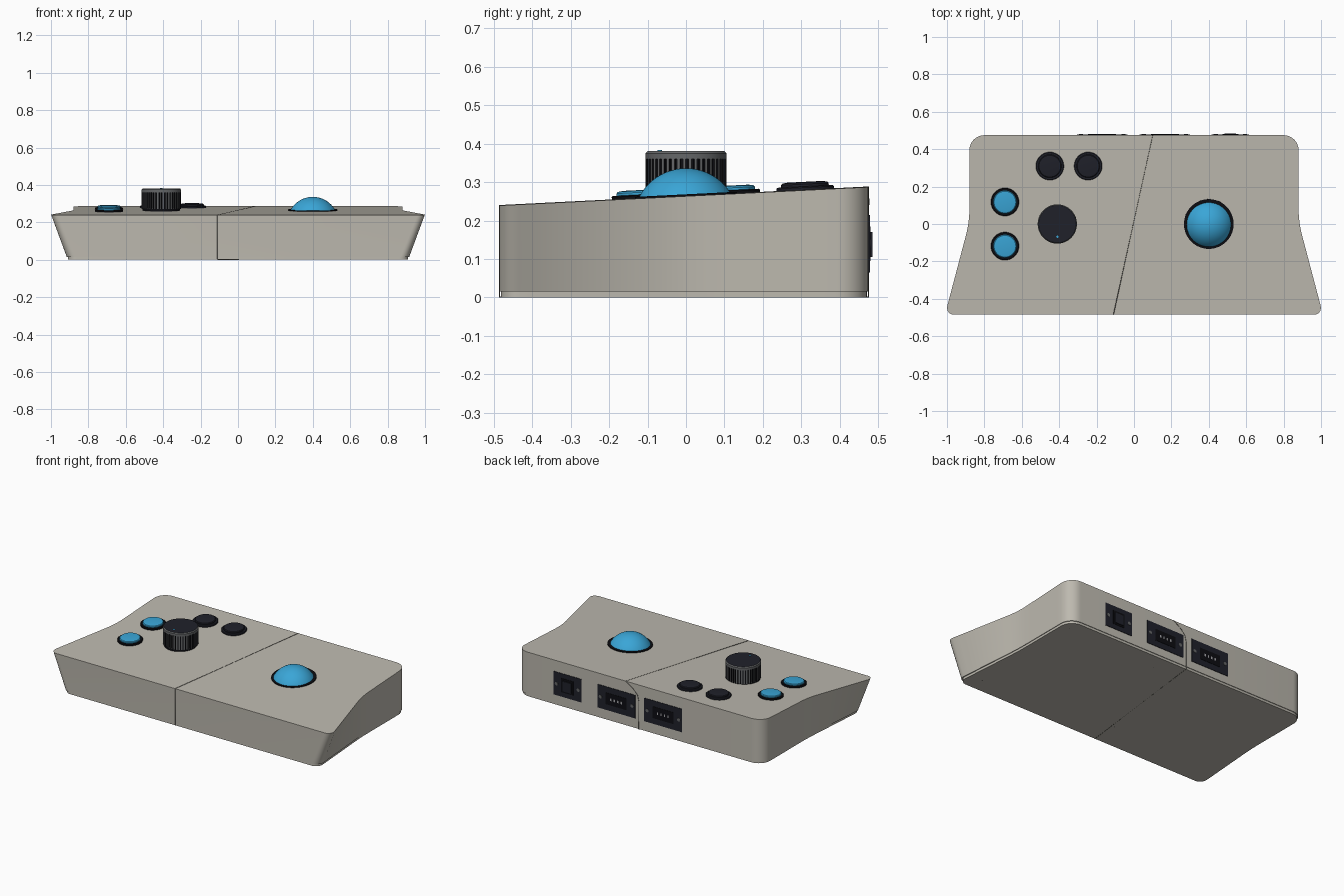
import bpy
import bmesh
from math import sin, cos, pi, atan, sqrt

if "Cube" in bpy.data.objects:
    bpy.data.objects.remove(bpy.data.objects["Cube"], do_unlink=True)

FRONT, BACK = -0.485, 0.475
SLOPE = 0.05
TILT = atan(SLOPE)


def top_z(y):
    return 0.239 + (y - FRONT) * SLOPE


def material(name, rgb):
    m = bpy.data.materials.new(name)
    m.use_nodes = True
    col = (*rgb, 1)
    m.diffuse_color = col
    bsdf = next(n for n in m.node_tree.nodes if n.type == "BSDF_PRINCIPLED")
    bsdf.inputs["Base Color"].default_value = col
    return m


SHELL = material("warm grey plastic", (0.51, 0.487, 0.43))
SEAM = material("seam grey", (0.13, 0.125, 0.11))
DARK = material("dark plastic", (0.014, 0.015, 0.023))
BLACK = material("black rubber", (0.004, 0.004, 0.006))
BLUE = material("bright blue", (0.042, 0.38, 0.68))
METAL = material("knob grey", (0.13, 0.135, 0.14))
PIN = material("pin grey", (0.4, 0.4, 0.42))


def finish(name, bm, mats, loc=(0, 0, 0), rot=(0, 0, 0), smooth=True):
    bmesh.ops.recalc_face_normals(bm, faces=bm.faces)
    me = bpy.data.meshes.new(name)
    bm.to_mesh(me)
    bm.free()
    ob = bpy.data.objects.new(name, me)
    bpy.context.collection.objects.link(ob)
    for m in mats:
        me.materials.append(m)
    ob.location, ob.rotation_euler = loc, rot
    if smooth:
        bpy.ops.object.select_all(action="DESELECT")
        ob.select_set(True)
        bpy.context.view_layer.objects.active = ob
        bpy.ops.object.shade_smooth_by_angle(angle=0.6)
    return ob


def loft(bm, loops, slots=None):
    """Skin stacked closed loops and cap both ends."""
    rings = [[bm.verts.new(p) for p in loop] for loop in loops]
    n = len(rings[0])
    for k, (a, b) in enumerate(zip(rings, rings[1:])):
        for i in range(n):
            j = (i + 1) % n
            f = bm.faces.new((a[i], a[j], b[j], b[i]))
            f.material_index = slots[k] if slots else 0
    bm.faces.new(rings[0][::-1])
    top = bm.faces.new(rings[-1])
    top.material_index = slots[-1] if slots else 0


def lathe(name, profile, mats, loc, rot=(0, 0, 0), seg=48, slots=None):
    bm = bmesh.new()
    loft(bm, [[(r * cos(2 * pi * i / seg), r * sin(2 * pi * i / seg), z)
               for i in range(seg)] for r, z in profile], slots)
    return finish(name, bm, mats, loc, rot)


def box(name, size, loc, mat):
    bm = bmesh.new()
    bmesh.ops.create_cube(bm, size=1)
    bmesh.ops.scale(bm, vec=size, verts=bm.verts)
    return finish(name, bm, [mat], loc, smooth=False)


# --- Casing: straight at the back, flaring out towards the front ---
def half_width(y, flare, inset):
    u, blend = 0.08 - y, 0.14
    grow = 0 if u < 0 else u * u / (2 * blend) if u < blend else u - blend / 2
    x = 0.88 + flare * grow - inset
    for d, r in ((y - FRONT - inset, 0.05), (BACK - inset - y, 0.08)):
        if d < r:
            x -= r - sqrt(max(0, r * r - (r - d) ** 2))
    return x


def outline(flare, inset=0.0):
    lo, hi = FRONT + inset, BACK - inset
    arc = [1 - cos(pi / 2 * i / 8) for i in range(8)]
    ys = [lo + 0.05 * a for a in arc]
    ys += [lo + 0.05 + (hi - lo - 0.13) * i / 24 for i in range(25)]
    ys += [hi - 0.08 * a for a in reversed(arc)]
    right = [(half_width(y, flare, inset), y) for y in ys]
    return right + [(-x, y) for x, y in reversed(right)]


bm = bmesh.new()
loft(bm, [[(x, y, 0.015) for x, y in outline(0.08)],
          [(x, y, top_z(y)) for x, y in outline(0.264)]])
finish("casing", bm, [SHELL])

bm = bmesh.new()
loft(bm, [[(x, y, z) for x, y in outline(0.075, 0.004)] for z in (0, 0.016)])
finish("base_plate", bm, [SHELL])

# --- Seam running round the casing between its two halves ---
path = [(-0.11, FRONT, 0.001), (-0.11, FRONT, top_z(FRONT)),
        (0.1, BACK, top_z(BACK)), (0.05, BACK, 0.255), (0.015, BACK, 0.22),
        (0.005, BACK, 0.18), (0.005, BACK, 0.001)]
curve = bpy.data.curves.new("seam", "CURVE")
curve.dimensions = "3D"
curve.bevel_depth = 0.0018
curve.bevel_resolution = 1
spline = curve.splines.new("POLY")
spline.points.add(len(path) - 1)
for p, co in zip(spline.points, path):
    p.co = (*co, 1)
spline.use_cyclic_u = True
curve.materials.append(SEAM)
bpy.context.collection.objects.link(bpy.data.objects.new("seam", curve))

# --- Push buttons ---
def button(name, x, y, cap):
    spot, rot = (x, y, top_z(y)), (TILT, 0, 0)
    lathe(name + "_ring", [(0.075, -0.01), (0.075, 0.007), (0.072, 0.01)],
          [BLACK if cap == BLUE else DARK], spot, rot)
    lathe(name + "_cap", [(0.062, 0), (0.062, 0.016), (0.058, 0.02), (0.045, 0.022)],
          [cap], spot, rot)


button("blue_button_rear", -0.69, 0.118, BLUE)
button("blue_button_front", -0.69, -0.118, BLUE)
button("dark_button_outer", -0.45, 0.31, DARK)
button("dark_button_inner", -0.245, 0.31, DARK)

# --- Trackball in its socket ring ---
BALL_X = 0.4
lathe("trackball_ring", [(0.133, -0.01), (0.133, 0.005), (0.124, 0.005)],
      [BLACK], (BALL_X, 0, top_z(0)), (TILT, 0, 0), 64)
bm = bmesh.new()
bmesh.ops.create_uvsphere(bm, u_segments=64, v_segments=32, radius=0.137)
finish("trackball", bm, [BLUE], (BALL_X, 0, 0.199))

# --- Ribbed dial ---
DIAL_X, TEETH = -0.41, 44
bm = bmesh.new()
rib = []
for i in range(TEETH):
    for shift, r in ((0.0, 0.098), (0.4, 0.098), (0.45, 0.105), (0.95, 0.105)):
        a = 2 * pi * (i + shift) / TEETH
        rib.append((r * cos(a), r * sin(a)))
loft(bm, [[(x, y, z) for x, y in rib] for z in (0.272, 0.361)])
bm.normal_update()
for f in bm.faces:
    c = f.calc_center_median()
    if abs(f.normal.z) < 0.5 and c.xy.length > 0.103:
        f.material_index = 1
finish("dial_grip", bm, [BLACK, METAL], (DIAL_X, 0, 0), smooth=False)
lathe("dial_foot", [(0.1, 0.25), (0.1, 0.273)], [BLACK], (DIAL_X, 0, 0))
lathe("dial_cap", [(0.105, 0.36), (0.105, 0.375), (0.1, 0.381)], [METAL, DARK],
      (DIAL_X, 0, 0), seg=64, slots=[0, 0, 1])
lathe("dial_mark", [(0.006, 0.378), (0.006, 0.383)], [BLUE], (DIAL_X, -0.068, 0), seg=16)

# --- Rear panels with screws, sockets and a rocker switch ---
PANEL_Z, REAR = 0.14, (-pi / 2, 0, 0)


def rear_panel(name, x, width):
    box(name, (width, 0.012, 0.15), (x, BACK - 0.003, PANEL_Z), DARK)
    for side in (-1, 1):
        lathe(name + "_screw", [(0.011, 0), (0.011, 0.005)], [METAL],
              (x + side * (width / 2 - 0.022), BACK, PANEL_Z), REAR, 16)


for name, x in (("left_port", 0.165), ("right_port", -0.17)):
    rear_panel(name, x, 0.27)
    box(name + "_socket", (0.15, 0.01, 0.075), (x, BACK, PANEL_Z), BLACK)
    for i in range(4):
        box(name + "_pin", (0.009, 0.006, 0.016),
            (x + (i - 1.5) * 0.025, BACK + 0.003, PANEL_Z), PIN)
rear_panel("switch_panel", 0.515, 0.2)
box("switch_frame", (0.085, 0.01, 0.09), (0.515, BACK, PANEL_Z), BLACK)
box("switch_rocker", (0.06, 0.02, 0.065), (0.515, BACK, PANEL_Z - 0.002), DARK)

# --- Underside screws ---
corners = [(sx * 0.83, y) for sx in (-1, 1) for y in (-0.39, 0.39)]
inner = [(0.17, 0.36), (-0.02, 0.36), (0.02, -0.3), (-0.12, -0.3)]
for x, y in corners + inner:
    lathe("base_screw", [(0.015, -0.0006), (0.015, 0.008)], [SEAM], (x, y, 0.0006), seg=20)
